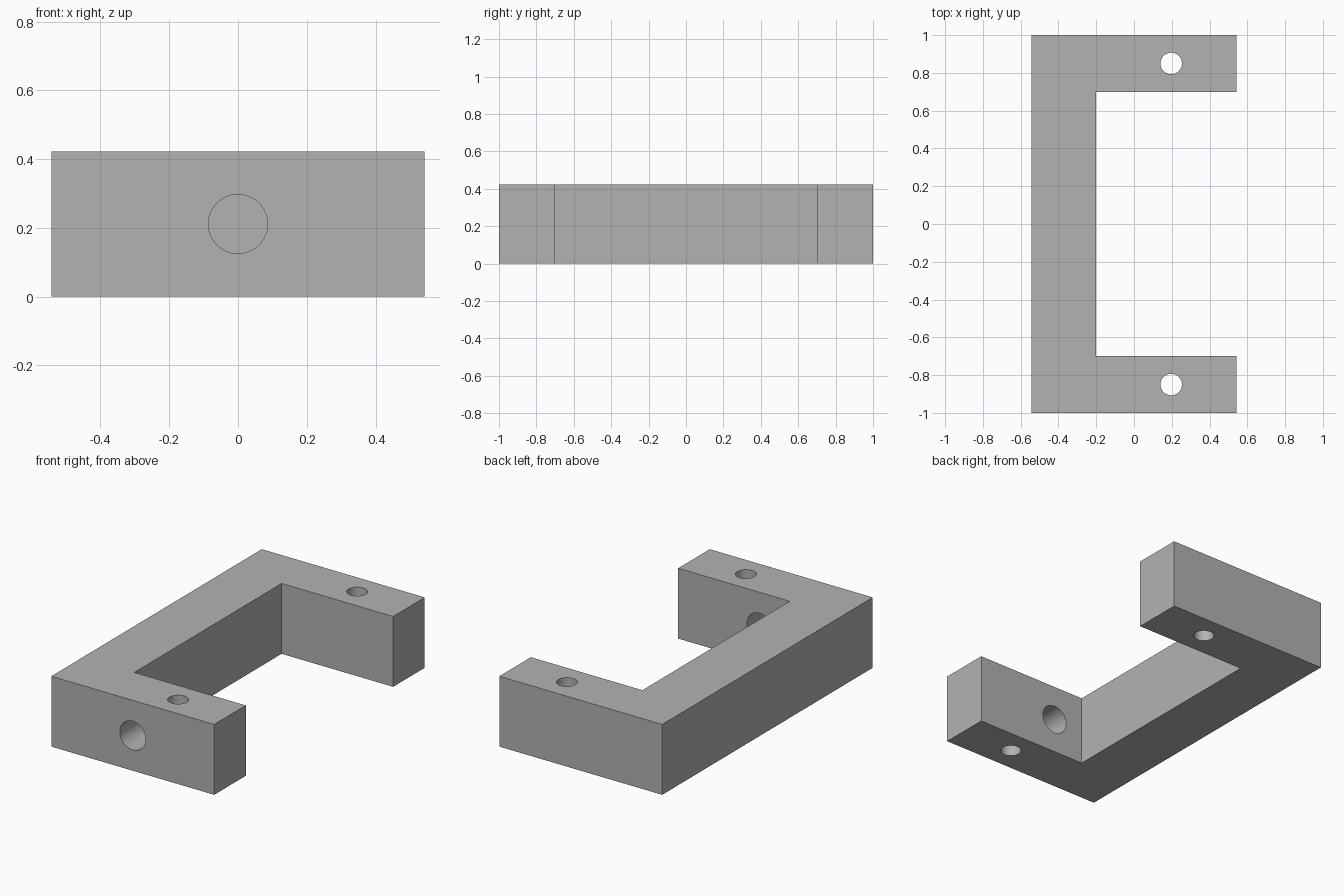
import bpy
import bmesh
import math

if "Cube" in bpy.data.objects:
    bpy.data.objects.remove(bpy.data.objects["Cube"])

HEIGHT = 0.423
X, Y = 0.542, 1.0            # outer half sizes
INNER_X, INNER_Y = -0.2, 0.70  # inner corner of the C

grey = bpy.data.materials.new("plain grey")
grey.diffuse_color = (0.448, 0.448, 0.448, 1)
grey.use_nodes = True
grey.node_tree.nodes["Principled BSDF"].inputs["Base Color"].default_value = grey.diffuse_color


def drill(target, radius, depth, location, rotation=(0, 0, 0)):
    """Cut a round hole through the target."""
    bpy.ops.mesh.primitive_cylinder_add(vertices=64, radius=radius, depth=depth,
                                        location=location, rotation=rotation)
    cutter = bpy.context.object
    cutter.name = "hole_cutter"
    cutter.hide_render = True
    cutter.data.materials.append(grey)
    bpy.context.view_layer.objects.active = target
    mod = target.modifiers.new("hole", 'BOOLEAN')
    mod.operation = 'DIFFERENCE'
    mod.solver = 'EXACT'
    mod.object = cutter
    bpy.ops.object.modifier_apply(modifier=mod.name)
    bpy.data.objects.remove(cutter, do_unlink=True)


# C-shaped bracket: extruded profile
profile = [(-X, -Y), (X, -Y), (X, -INNER_Y), (INNER_X, -INNER_Y),
           (INNER_X, INNER_Y), (X, INNER_Y), (X, Y), (-X, Y)]
bm = bmesh.new()
base = bm.faces.new([bm.verts.new((x, y, 0)) for x, y in profile])
top = bmesh.ops.extrude_face_region(bm, geom=[base])
bmesh.ops.translate(bm, vec=(0, 0, HEIGHT),
                    verts=[v for v in top["geom"] if isinstance(v, bmesh.types.BMVert)])
bmesh.ops.recalc_face_normals(bm, faces=bm.faces)
mesh = bpy.data.meshes.new("bracket")
bm.to_mesh(mesh)
bm.free()
mesh.materials.append(grey)
bracket = bpy.data.objects.new("bracket", mesh)
bpy.context.collection.objects.link(bracket)

# Vertical screw holes, one in each arm
for side in (-1, 1):
    drill(bracket, 0.057, 1, (0.197, side * 0.85, HEIGHT / 2))

# Horizontal hole through the front arm only
drill(bracket, 0.086, 0.6, (0, -0.85, HEIGHT / 2), (math.pi / 2, 0, 0))

# Smooth hole walls, sharp box edges
bpy.ops.object.select_all(action='DESELECT')
bracket.select_set(True)
bpy.context.view_layer.objects.active = bracket
bpy.ops.object.shade_smooth_by_angle(angle=math.radians(30))
